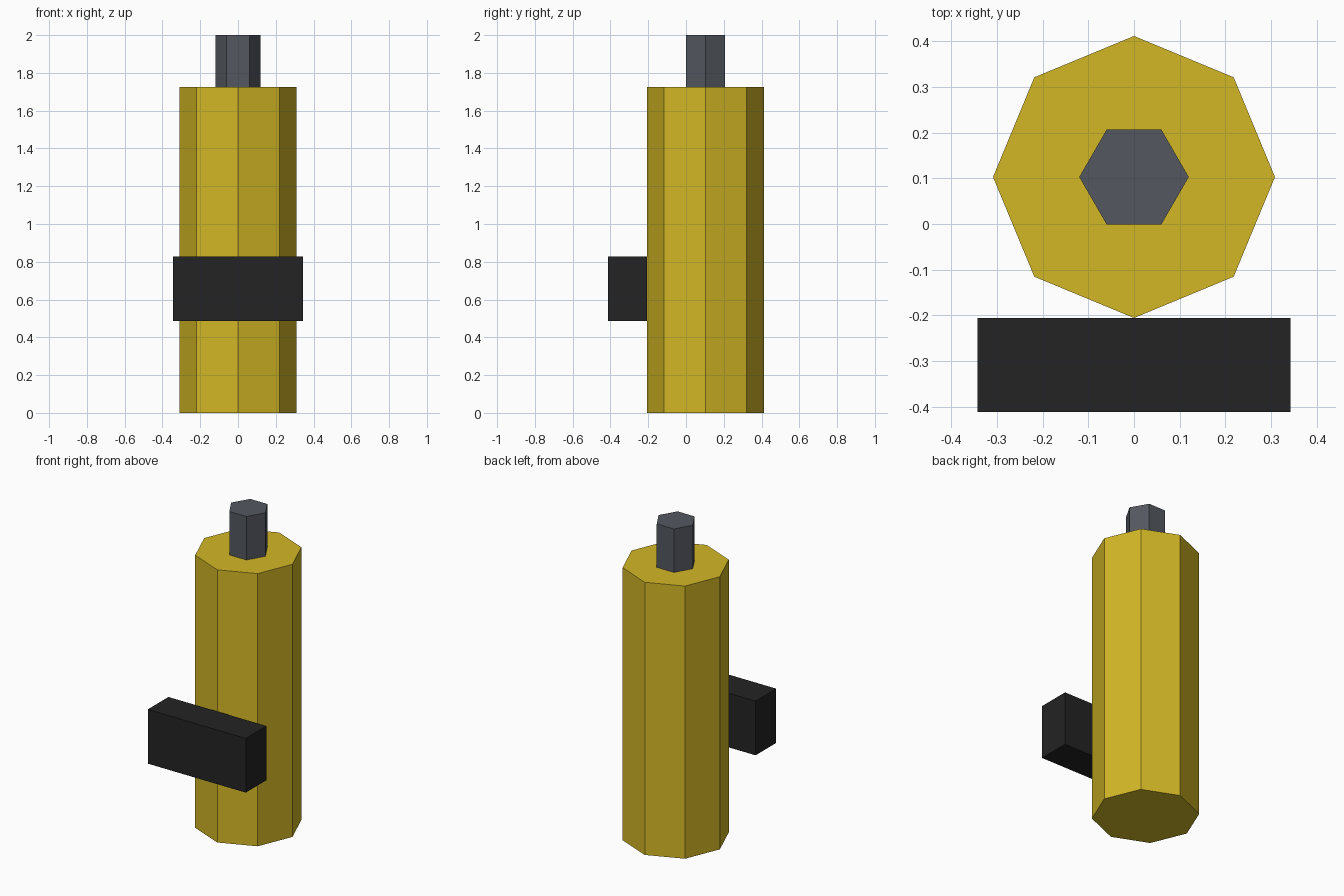
import bpy, bmesh, math

if "Cube" in bpy.data.objects:
    bpy.data.objects.remove(bpy.data.objects["Cube"])


def material(name, rgb):
    m = bpy.data.materials.new(name)
    m.diffuse_color = (*rgb, 1.0)
    m.use_nodes = True
    m.node_tree.nodes["Principled BSDF"].inputs["Base Color"].default_value = m.diffuse_color
    return m


def finish(name, bm, mat):
    bmesh.ops.recalc_face_normals(bm, faces=bm.faces[:])
    mesh = bpy.data.meshes.new(name)
    bm.to_mesh(mesh)
    bm.free()
    mesh.materials.append(mat)
    obj = bpy.data.objects.new(name, mesh)
    bpy.context.collection.objects.link(obj)
    return obj


def extrude_outline(name, outline, z0, z1, mat):
    """Flat outline in x, y raised from z0 to z1."""
    bm = bmesh.new()
    base = bm.faces.new([bm.verts.new((x, y, z0)) for x, y in outline])
    top = bmesh.ops.extrude_face_region(bm, geom=[base], use_keep_orig=True)
    verts = [g for g in top["geom"] if isinstance(g, bmesh.types.BMVert)]
    bmesh.ops.translate(bm, verts=verts, vec=(0, 0, z1 - z0))
    return finish(name, bm, mat)


def polygon(sides, radius, cy):
    step = 2 * math.pi / sides
    return [(radius * math.cos(i * step), cy + radius * math.sin(i * step))
            for i in range(sides)]


yellow = material("mustard yellow", (0.65, 0.475, 0.019))
grey = material("slate grey", (0.088, 0.097, 0.116))
black = material("soft black", (0.017, 0.017, 0.017))

AXIS_Y = 0.103
BODY_TOP = 1.725

# Eight-sided body
extrude_outline("body", polygon(8, 0.309, AXIS_Y), 0.0, BODY_TOP, yellow)

# Six-sided stem on top
extrude_outline("stem", polygon(6, 0.12, AXIS_Y), BODY_TOP, 2.0, grey)

# Block across the front
w, y0, y1 = 0.343, -0.412, -0.206
extrude_outline("front_block", [(-w, y0), (w, y0), (w, y1), (-w, y1)],
                0.486, 0.829, black)
